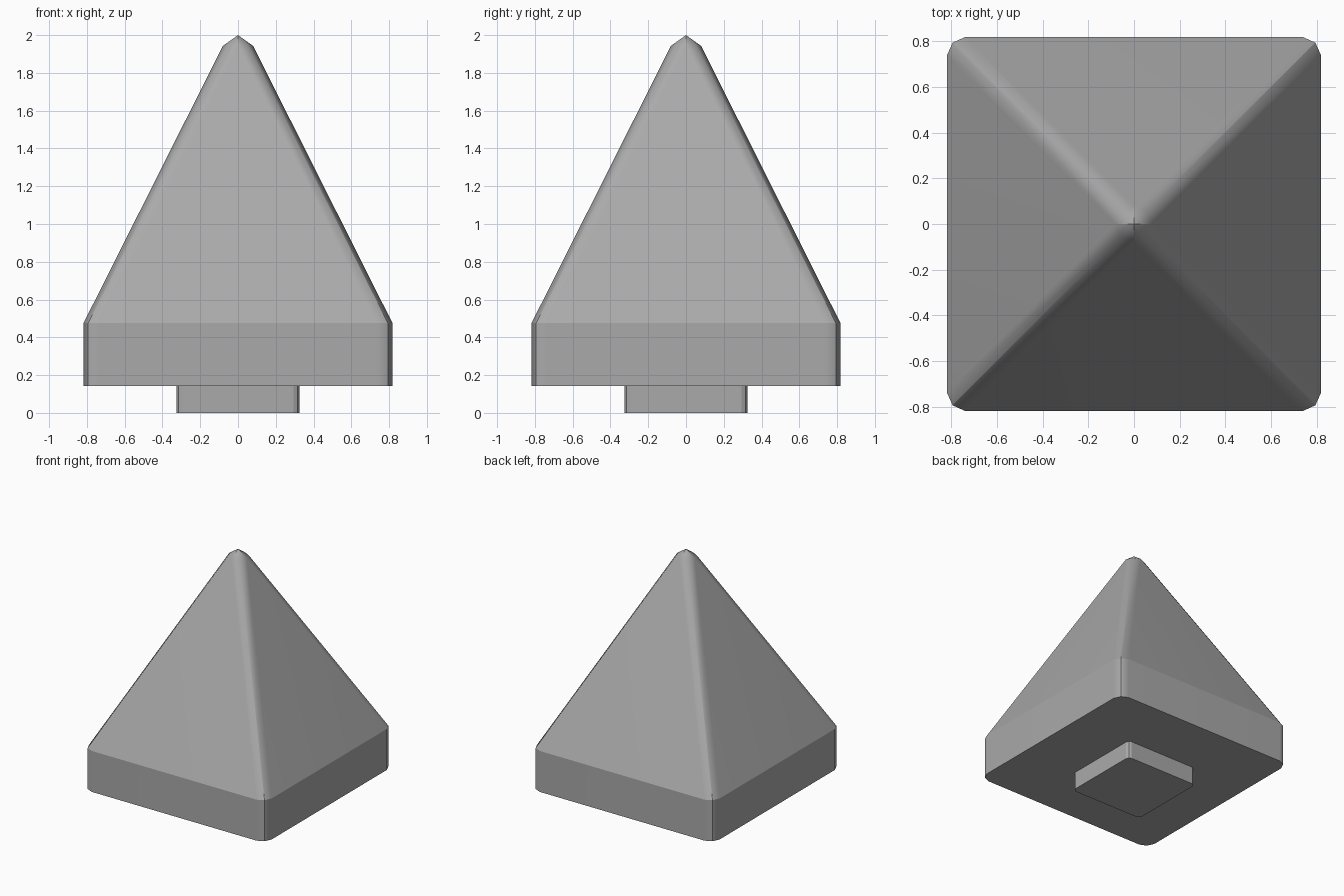
import bpy, bmesh, math

if "Cube" in bpy.data.objects:
    bpy.data.objects.remove(bpy.data.objects["Cube"], do_unlink=True)

GREY = (0.4, 0.4, 0.4, 1)
mat = bpy.data.materials.new("Stone Grey")
mat.use_nodes = True
mat.diffuse_color = GREY
mat.node_tree.nodes["Principled BSDF"].inputs["Base Color"].default_value = GREY


def ring(bm, half, cut, mid, z):
    """Square ring whose corners are eased by two short facets."""
    quarter = [(half, half - cut), (half - mid, half - mid), (half - cut, half)]
    points = []
    for k in range(4):
        c, s = round(math.cos(k * math.pi / 2)), round(math.sin(k * math.pi / 2))
        points += [(x * c - y * s, x * s + y * c, z) for x, y in quarter]
    return [bm.verts.new(p) for p in points]


def build(name, levels, tip=None):
    """Loft rings upward and close with a flat cap or a pointed tip."""
    bm = bmesh.new()
    rings = [ring(bm, *level) for level in levels]
    n = len(rings[0])
    bm.faces.new(reversed(rings[0]))
    for low, high in zip(rings, rings[1:]):
        for i in range(n):
            j = (i + 1) % n
            bm.faces.new((low[i], low[j], high[j], high[i]))
    if tip is None:
        bm.faces.new(rings[-1])
    else:
        apex = bm.verts.new((0, 0, tip))
        for i in range(n):
            bm.faces.new((rings[-1][i], rings[-1][(i + 1) % n], apex))
    # Side faces close to a point at the top of the slope
    bmesh.ops.remove_doubles(bm, verts=bm.verts, dist=0.0001)
    bmesh.ops.recalc_face_normals(bm, faces=bm.faces)
    mesh = bpy.data.meshes.new(name)
    bm.to_mesh(mesh)
    bm.free()
    mesh.materials.append(mat)
    obj = bpy.data.objects.new(name, mesh)
    bpy.context.collection.objects.link(obj)

    # Soft corner facets beside flat main faces
    bpy.ops.object.select_all(action="DESELECT")
    obj.select_set(True)
    bpy.context.view_layer.objects.active = obj
    bpy.ops.object.shade_smooth_by_angle(angle=math.radians(25.5))
    weighted = obj.modifiers.new("Weighted Normals", "WEIGHTED_NORMAL")
    weighted.keep_sharp = True
    return obj


# Square cap with a steep pyramid top
build("pyramid_cap", [(0.818, 0.08, 0.025, 0.143),
                      (0.818, 0.08, 0.025, 0.475),
                      (0.08, 0.08, 0.025, 1.943)], tip=2.0)

# Small square peg beneath the cap
build("base_peg", [(0.325, 0.03, 0.01, 0.0),
                   (0.325, 0.03, 0.01, 0.143)])
